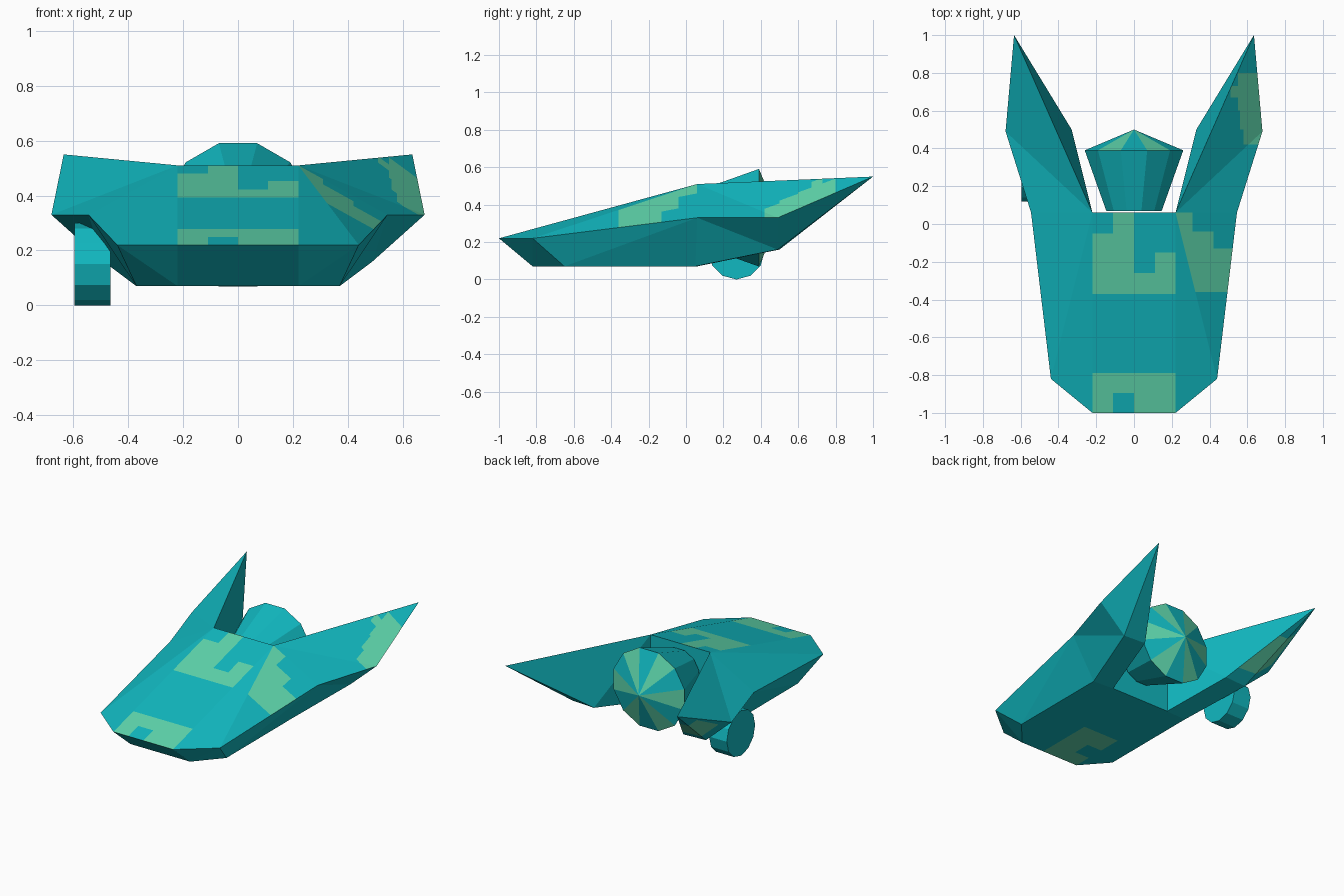
import bpy, bmesh, math
from mathutils import Matrix, Vector

if "Cube" in bpy.data.objects:
    bpy.data.objects.remove(bpy.data.objects["Cube"])


def material(name, rgb):
    m = bpy.data.materials.new(name)
    lin = [((c / 255 + 0.055) / 1.055) ** 2.4 for c in rgb]
    m.diffuse_color = (*lin, 1)
    m.use_nodes = True
    m.node_tree.nodes["Principled BSDF"].inputs["Base Color"].default_value = m.diffuse_color
    return m


MATS = [material("teal", (17, 185, 193)), material("mint_green", (95, 215, 173))]


def finish(bm, name):
    bmesh.ops.recalc_face_normals(bm, faces=bm.faces[:])
    me = bpy.data.meshes.new(name)
    bm.to_mesh(me)
    bm.free()
    for m in MATS:
        me.materials.append(m)
    ob = bpy.data.objects.new(name, me)
    bpy.context.collection.objects.link(ob)
    return ob


def paint(bm, test, rects):
    """Cut rectangles (x0, x1, y0, y1) into the faces that pass the test and colour them."""
    for x0, x1, y0, y1 in rects:
        for co, no in (((x0, 0, 0), (1, 0, 0)), ((x1, 0, 0), (1, 0, 0)),
                       ((0, y0, 0), (0, 1, 0)), ((0, y1, 0), (0, 1, 0))):
            fs = [f for f in bm.faces if test(f)]
            geom = set(fs)
            for f in fs:
                geom.update(f.edges)
                geom.update(f.verts)
            bmesh.ops.bisect_plane(bm, geom=list(geom), plane_co=co, plane_no=no, dist=1e-5)
            bm.normal_update()
        for f in bm.faces:
            c = f.calc_center_median()
            if test(f) and x0 < c.x < x1 and y0 < c.y < y1:
                f.material_index = 1


# Hull with swept wings: right-hand points, mirrored to the left
P = {
    "nose": (.22, -1, .22), "cheek": (.44, -.82, .22), "side": (.545, .06, .33),
    "ridge": (.22, .06, .51), "nose_low": (.22, -.82, .07), "cheek_low": (.37, -.65, .07),
    "side_low": (.37, .05, .07), "root_low": (.22, .06, .07), "wing_out": (.68, .49, .33),
    "wing_low": (.49, .49, .16), "wing_in": (.33, .50, .16), "tip": (.635, 1, .55),
}
HALF = [
    "nose cheek side ridge", "nose nose_low cheek_low cheek", "cheek cheek_low side_low side",
    "ridge side wing_out", "ridge wing_out tip", "side side_low wing_low wing_out",
    "side_low root_low wing_in wing_low", "tip wing_out wing_low", "tip wing_low wing_in",
    "tip wing_in ridge", "ridge wing_in root_low",
]
SPAN = ["nose ridge", "nose nose_low", "ridge root_low",
        "nose_low cheek_low side_low root_low"]

bm = bmesh.new()
R = {k: bm.verts.new(p) for k, p in P.items()}
L = {k: bm.verts.new((-p[0], p[1], p[2])) for k, p in P.items()}
for names in HALF:
    keys = names.split()
    bm.faces.new([R[k] for k in keys])
    bm.faces.new([L[k] for k in reversed(keys)])
for names in SPAN:
    keys = names.split()
    bm.faces.new([R[k] for k in keys] + [L[k] for k in reversed(keys)])
bmesh.ops.recalc_face_normals(bm, faces=bm.faces[:])
bmesh.ops.triangulate(bm, faces=[f for f in bm.faces if len(f.verts) == 4])
bm.normal_update()


def cx(f):
    return f.calc_center_median().x


def cy(f):
    return f.calc_center_median().y


# Blocky patches on the flat deck
paint(bm, lambda f: f.normal.z > .5 and abs(f.normal.x) < .1 and cy(f) < .06, [
    (-.11, 0, -.05, .07), (-.22, 0, -.26, -.05), (.11, .22, -.26, -.15),
    (-.22, .22, -.37, -.26), (-.22, .22, -.895, -.79),
    (-.22, -.11, -1, -.895), (0, .22, -1, -.895)])
# Patch on the right shoulder
paint(bm, lambda f: f.normal.z > .5 and f.normal.x > .3 and cx(f) > .2 and cy(f) < .06, [
    (.22, .31, -.04, .06), (.22, .42, -.13, -.04), (.22, .56, -.36, -.13)])
# Patch along the right wing edge
paint(bm, lambda f: f.normal.z > .5 and f.normal.x > .3 and cx(f) > .2 and cy(f) > .06, [
    (.58, .7, .42, .5), (.56, .7, .5, .6), (.55, .7, .6, .67),
    (.51, .7, .67, .73), (.55, .7, .73, .8)])
# Patch under the left wing tip
paint(bm, lambda f: f.normal.z < -.2 and f.normal.y > .2 and cx(f) < -.2 and cy(f) > .48, [
    (-.64, -.3, .57, .80)])
# Patch on the belly
paint(bm, lambda f: f.normal.z < -.99, [
    (-.11, .05, -.82, -.42), (-.22, -.11, -.58, -.42), (-.22, -.11, -.82, -.7)])
finish(bm, "hull")

# Rear engine: flared twelve-sided cone with a pointed cap of alternating wedges
bm = bmesh.new()
rings = []
for y, r in ((.07, .152), (.39, .27)):
    rings.append([bm.verts.new((r * math.cos(a), y, .33 + r * math.sin(a)))
                  for a in (math.radians(30 * i - 15) for i in range(12))])
point = bm.verts.new((0, .5, .33))
bm.faces.new(rings[0])
for i in range(12):
    j = (i + 1) % 12
    bm.faces.new((rings[0][i], rings[0][j], rings[1][j], rings[1][i]))
    wedge = bm.faces.new((rings[1][i], rings[1][j], point))
    wedge.material_index = 1 - i % 2
finish(bm, "engine")

# Small wheel under the left wing
bm = bmesh.new()
bmesh.ops.create_cone(bm, cap_ends=True, segments=12, radius1=.15, radius2=.15, depth=.13,
                      matrix=Matrix.Translation(Vector((-.53, .27, .15)))
                      @ Matrix.Rotation(math.pi / 2, 4, 'Y'))
finish(bm, "wheel")
